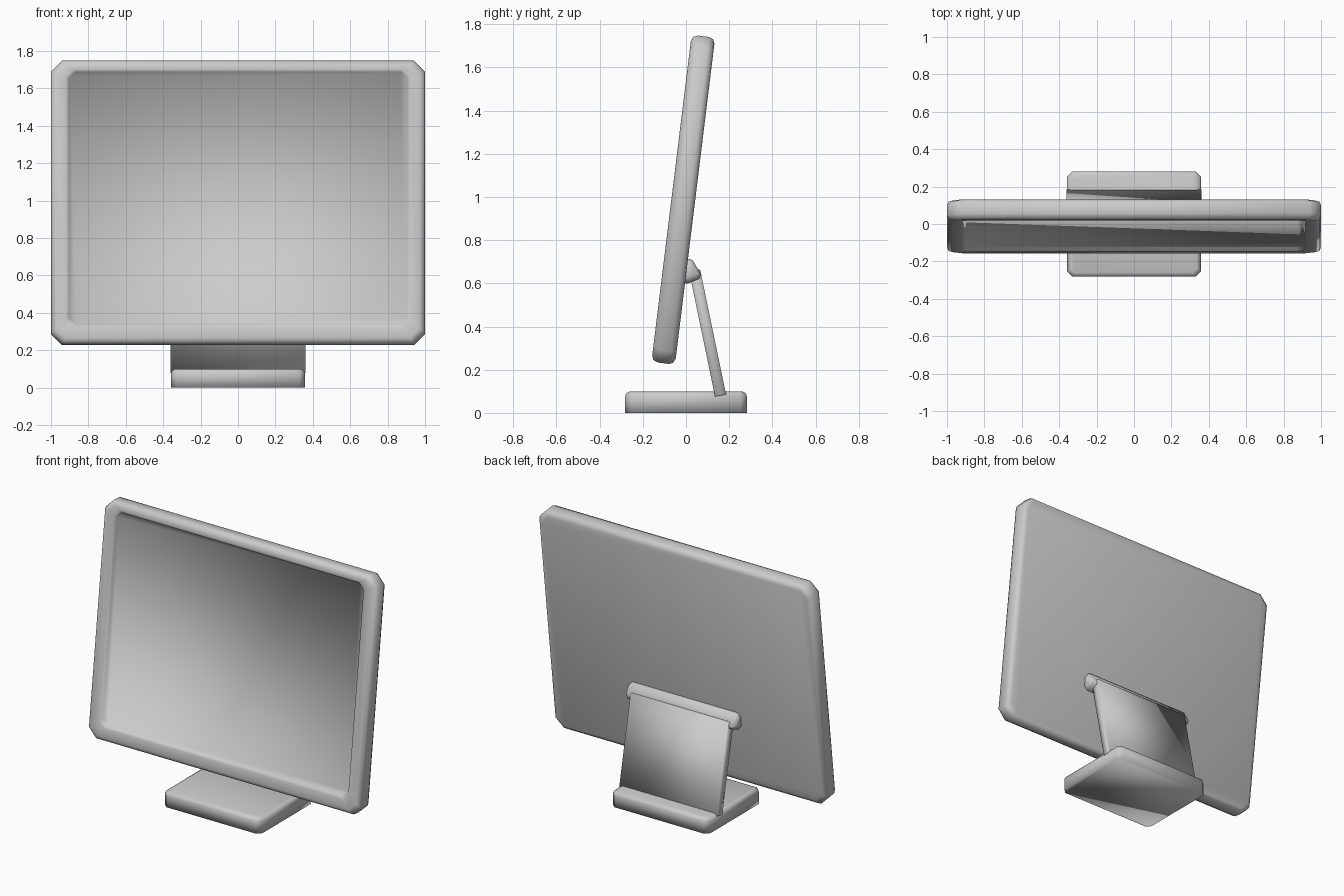
import bpy, bmesh
from math import radians

if "Cube" in bpy.data.objects:
    bpy.data.objects.remove(bpy.data.objects["Cube"])


def ring(bm, hx, y0, y1, z, cut):
    """Corner-cut rectangle in local XY at height z."""
    pts = [(hx - cut, y0), (hx, y0 + cut), (hx, y1 - cut), (hx - cut, y1),
           (cut - hx, y1), (-hx, y1 - cut), (-hx, y0 + cut), (cut - hx, y0)]
    return [bm.verts.new((x, y, z)) for x, y in pts]


def loft(name, rings, location=(0, 0, 0), tilt=0):
    """Skin a stack of corner-cut rectangles and cap both ends."""
    bm = bmesh.new()
    loops = [ring(bm, *r) for r in rings]
    for a, b in zip(loops, loops[1:]):
        for i in range(8):
            j = (i + 1) % 8
            bm.faces.new((a[i], a[j], b[j], b[i]))
    bm.faces.new(loops[0][::-1])
    bm.faces.new(loops[-1])
    return finish(name, bm, location, tilt)


def finish(name, bm, location=(0, 0, 0), tilt=0):
    bmesh.ops.recalc_face_normals(bm, faces=bm.faces)
    for f in bm.faces:
        f.smooth = True
    mesh = bpy.data.meshes.new(name)
    bm.to_mesh(mesh)
    bm.free()
    ob = bpy.data.objects.new(name, mesh)
    bpy.context.collection.objects.link(ob)
    ob.location = location
    ob.rotation_euler.x = radians(tilt)
    return ob


# Display panel: rounded shell, bezel and shallow screen recess
loft("display_panel", [
    (0.970, -0.733, 0.733, -0.055, 0.050),
    (0.991, -0.754, 0.754, -0.047, 0.058),
    (1.000, -0.763, 0.763, -0.028, 0.060),
    (1.000, -0.763, 0.763, 0.025, 0.060),
    (0.991, -0.754, 0.754, 0.047, 0.058),
    (0.970, -0.733, 0.733, 0.055, 0.050),
    (0.920, -0.675, 0.712, 0.055, 0.040),
    (0.905, -0.662, 0.700, 0.048, 0.036),
    (0.900, -0.658, 0.695, 0.032, 0.034),
], (0, -0.0125, 0.9875), 83)

# Foot: flat underneath, rounded upper rim
loft("base", [
    (0.357, -0.282, 0.282, 0.000, 0.028),
    (0.357, -0.282, 0.282, 0.078, 0.028),
    (0.350, -0.275, 0.275, 0.093, 0.026),
    (0.335, -0.260, 0.260, 0.100, 0.022),
])

# Leaning support plate
loft("support_plate", [
    (0.360, -0.296, 0.296, -0.026, 0.004),
    (0.360, -0.296, 0.296, 0.026, 0.004),
], (0, 0.100, 0.370), 101.7)

# Hinge bar across the back of the panel, with rounded ends
profile = [(-0.02, 0.70), (0.015, 0.714), (0.032, 0.706), (0.069, 0.642),
           (0.062, 0.622), (0.005, 0.598), (-0.02, 0.61)]
cy, cz = 0.022, 0.656
bm = bmesh.new()
loops = []
for x, s in ((-0.405, 0.6), (-0.385, 1), (0.385, 1), (0.405, 0.6)):
    loops.append([bm.verts.new((x, cy + (y - cy) * s, cz + (z - cz) * s))
                  for y, z in profile])
n = len(profile)
for a, b in zip(loops, loops[1:]):
    for i in range(n):
        j = (i + 1) % n
        bm.faces.new((a[i], a[j], b[j], b[i]))
bm.faces.new(loops[0][::-1])
bm.faces.new(loops[-1])
finish("hinge_bar", bm)
